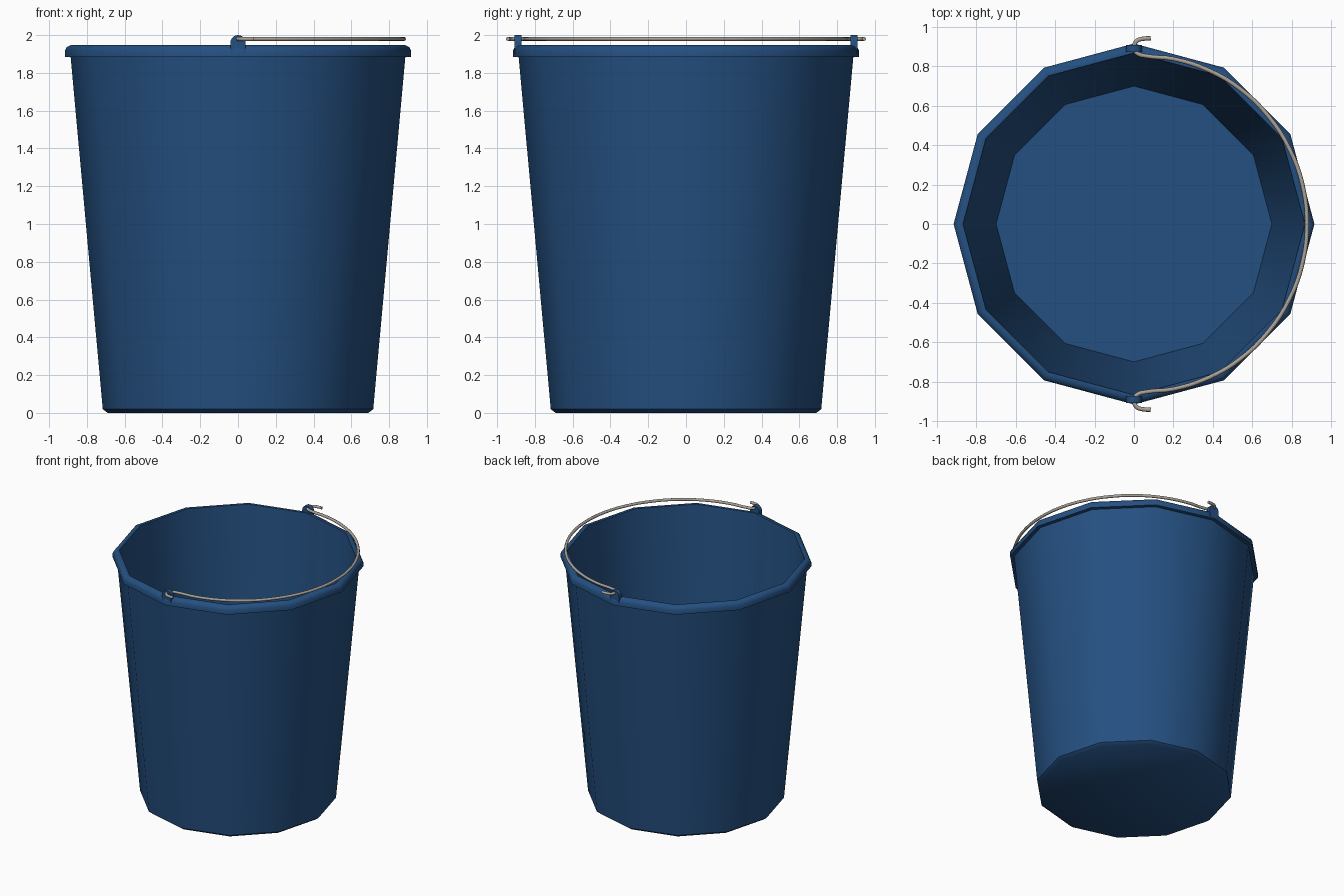
import bpy, bmesh, math

if "Cube" in bpy.data.objects:
    bpy.data.objects.remove(bpy.data.objects["Cube"])


def material(name, rgb):
    m = bpy.data.materials.new(name)
    m.diffuse_color = (*rgb, 1)
    m.use_nodes = True
    m.node_tree.nodes["Principled BSDF"].inputs["Base Color"].default_value = m.diffuse_color
    return m


blue = material("blue_plastic", (0.018, 0.080, 0.220))
steel = material("grey_wire", (0.40, 0.36, 0.31))


def finish(bm, name, mat, angle):
    bmesh.ops.recalc_face_normals(bm, faces=bm.faces)
    me = bpy.data.meshes.new(name)
    bm.to_mesh(me)
    bm.free()
    ob = bpy.data.objects.new(name, me)
    bpy.context.collection.objects.link(ob)
    me.materials.append(mat)
    bpy.ops.object.select_all(action='DESELECT')
    ob.select_set(True)
    bpy.context.view_layer.objects.active = ob
    bpy.ops.object.shade_smooth_by_angle(angle=math.radians(angle))
    return ob


# Bucket: 12-sided lathe of (radius, height), outside then rim then inside
N = 12
profile = [(0.69, 0), (0.716, 0.02), (0.886, 1.885), (0.916, 1.885), (0.916, 1.918),
           (0.906, 1.937), (0.886, 1.947), (0.868, 1.945), (0.70, 0.025)]
bm = bmesh.new()
rings = []
for r, z in profile:
    rings.append([bm.verts.new((r * math.cos(2 * math.pi * i / N),
                                r * math.sin(2 * math.pi * i / N), z)) for i in range(N)])
for a, b in zip(rings, rings[1:]):
    for i in range(N):
        j = (i + 1) % N
        bm.faces.new((a[i], a[j], b[j], b[i]))
bm.faces.new(rings[0])
bm.faces.new(rings[-1])
finish(bm, "bucket_body", blue, 40)

# Ears: round-topped tabs on the rim that carry the wire
for s, name in ((-1, "ear_front"), (1, "ear_back")):
    pts = [(-0.04, 1.90)] + [(-0.04 * math.cos(t * math.pi / 10), 1.96 + 0.04 * math.sin(t * math.pi / 10))
                             for t in range(11)] + [(0.04, 1.90)]
    bm = bmesh.new()
    f = bm.faces.new([bm.verts.new((x, s * 0.872, z)) for x, z in pts])
    ext = bmesh.ops.extrude_face_region(bm, geom=[f])
    bmesh.ops.translate(bm, vec=(0, s * 0.036, 0),
                        verts=[v for v in ext['geom'] if isinstance(v, bmesh.types.BMVert)])
    finish(bm, name, blue, 40)

# Wire handle: one half of the path, mirrored in y, lying flat over the rim
half = [(0.085, 0.943), (0.05, 0.941), (0.018, 0.932), (0.002, 0.91), (0.002, 0.885), (0.018, 0.865),
        (0.06, 0.853), (0.2, 0.838), (0.38, 0.78), (0.54, 0.685), (0.68, 0.55),
        (0.79, 0.38), (0.855, 0.20)]
path = half + [(0.878, 0)] + [(x, -y) for x, y in reversed(half)]
cu = bpy.data.curves.new("wire_handle", 'CURVE')
cu.dimensions = '3D'
cu.bevel_depth = 0.011
cu.bevel_resolution = 2
cu.resolution_u = 4
cu.use_fill_caps = True
sp = cu.splines.new('BEZIER')
sp.bezier_points.add(len(path) - 1)
for p, (x, y) in zip(sp.bezier_points, path):
    p.co = (x, y, 1.98)
    p.handle_left_type = p.handle_right_type = 'AUTO'
cu.materials.append(steel)
wire = bpy.data.objects.new("wire_handle", cu)
bpy.context.collection.objects.link(wire)
